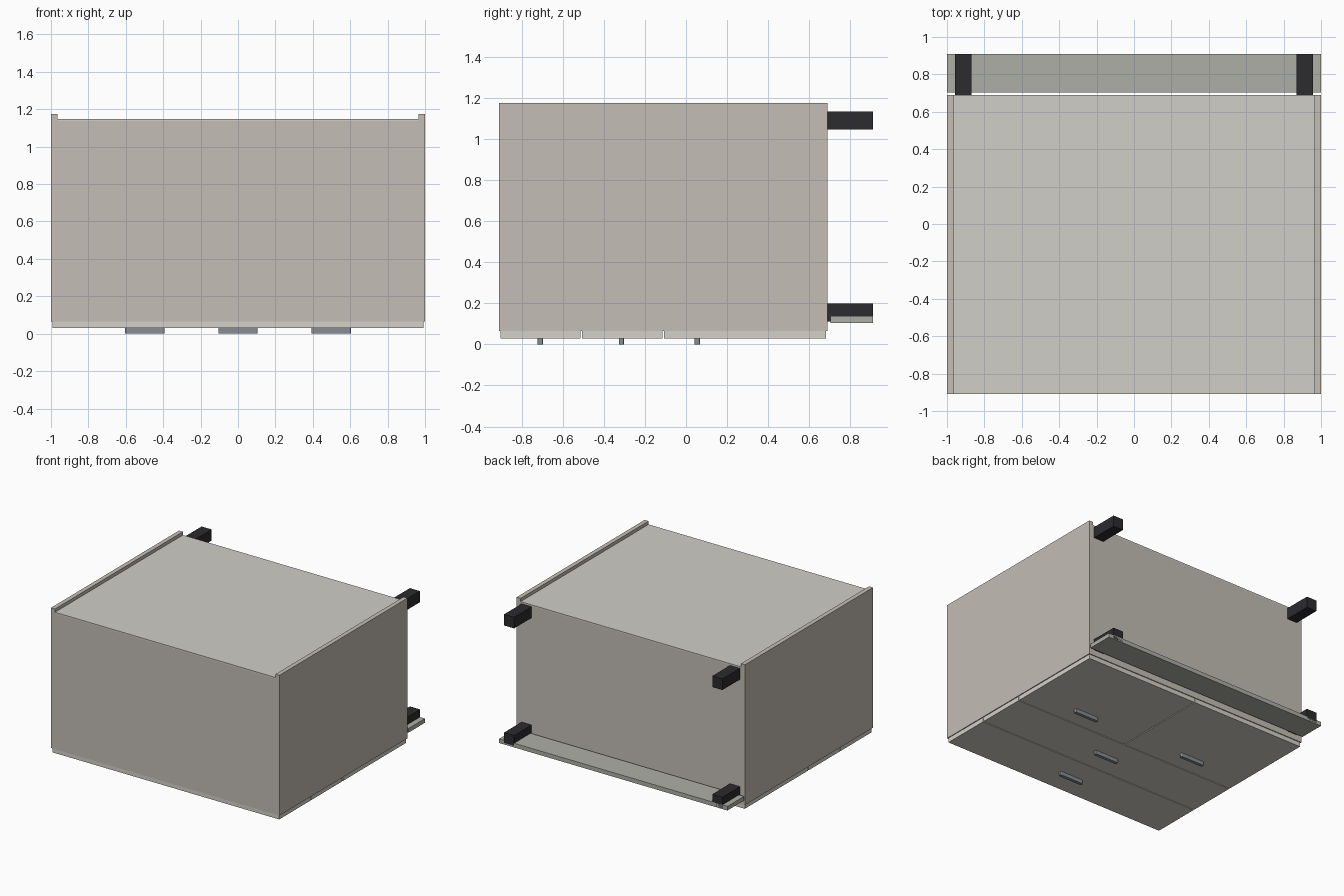
import bpy, bmesh

if "Cube" in bpy.data.objects:
    bpy.data.objects.remove(bpy.data.objects["Cube"])


def material(name, r, g, b):
    m = bpy.data.materials.new(name)
    m.diffuse_color = (r, g, b, 1)
    m.use_nodes = True
    m.node_tree.nodes["Principled BSDF"].inputs["Base Color"].default_value = m.diffuse_color
    return m


CARCASS = material("carcass_beige", 0.55, 0.51, 0.46)
BACK = material("back_grey", 0.63, 0.62, 0.58)
FRONT = material("front_cream", 0.66, 0.64, 0.58)
PLINTH = material("plinth_grey", 0.43, 0.43, 0.39)
BLACK = material("foot_black", 0.025, 0.025, 0.028)
METAL = material("handle_metal", 0.25, 0.27, 0.29)


def box(name, x, y, z, mat, bevel=0.0):
    """Box from (min, max) ranges; bevel rounds the upright edges."""
    bm = bmesh.new()
    bmesh.ops.create_cube(bm, size=1)
    for v in bm.verts:
        v.co = [(r[0] + r[1]) / 2 + c * (r[1] - r[0]) for c, r in zip(v.co, (x, y, z))]
    if bevel:
        upright = [e for e in bm.edges
                   if abs(e.verts[0].co.z - e.verts[1].co.z) > 1e-4]
        bmesh.ops.bevel(bm, geom=upright, offset=bevel, segments=3,
                        profile=0.5, affect='EDGES')
    me = bpy.data.meshes.new(name)
    bm.to_mesh(me)
    bm.free()
    me.materials.append(mat)
    ob = bpy.data.objects.new(name, me)
    bpy.context.collection.objects.link(ob)
    return ob


T = 0.035                      # board thickness
Y0, Y1 = -0.91, 0.69           # carcass top and bottom (cabinet lies on its front)
Z0, ZB, Z1 = 0.065, 1.138, 1.175
inner = (-1 + T, 1 - T)

# Carcass boards
for side, s in (("left", -1), ("right", 1)):
    box(f"{side}_side_panel", sorted((s, s * (1 - T))), (Y0, Y1), (Z0, Z1), CARCASS)
box("top_panel", inner, (Y0, Y0 + T), (Z0, ZB), CARCASS)
box("bottom_panel", inner, (Y1 - T, Y1), (Z0, ZB), CARCASS)
box("back_panel", inner, (Y0, Y1), (ZB, 1.149), BACK)

# Drawer and door fronts, facing down
ZF = (0.03, Z0)
box("upper_drawer_front", (-0.993, 0.993), (-0.903, -0.514), ZF, FRONT)
box("lower_drawer_front", (-0.993, 0.993), (-0.507, -0.115), ZF, FRONT)
for side, s in (("left", -1), ("right", 1)):
    box(f"{side}_door", sorted((s * 0.993, s * 0.0035)), (-0.108, 0.683), ZF, FRONT)

# Handles
for name, hx, hy in (("upper_drawer", 0, -0.71), ("lower_drawer", 0, -0.315),
                     ("left_door", -0.498, 0.055), ("right_door", 0.498, 0.055)):
    box(f"{name}_handle", (hx - 0.105, hx + 0.105), (hy - 0.0125, hy + 0.0125),
        (0, 0.03), METAL, 0.006)

# Feet and plinth board
for side, s in (("left", -1), ("right", 1)):
    for row, z in (("front", 0.111), ("back", 1.047)):
        box(f"{row}_{side}_foot", sorted((s * 0.868, s * 0.956)), (Y1, 0.91),
            (z, z + 0.088), BLACK)
box("plinth_board", (-1, 1), (0.703, 0.91), (0.105, 0.138), PLINTH)
